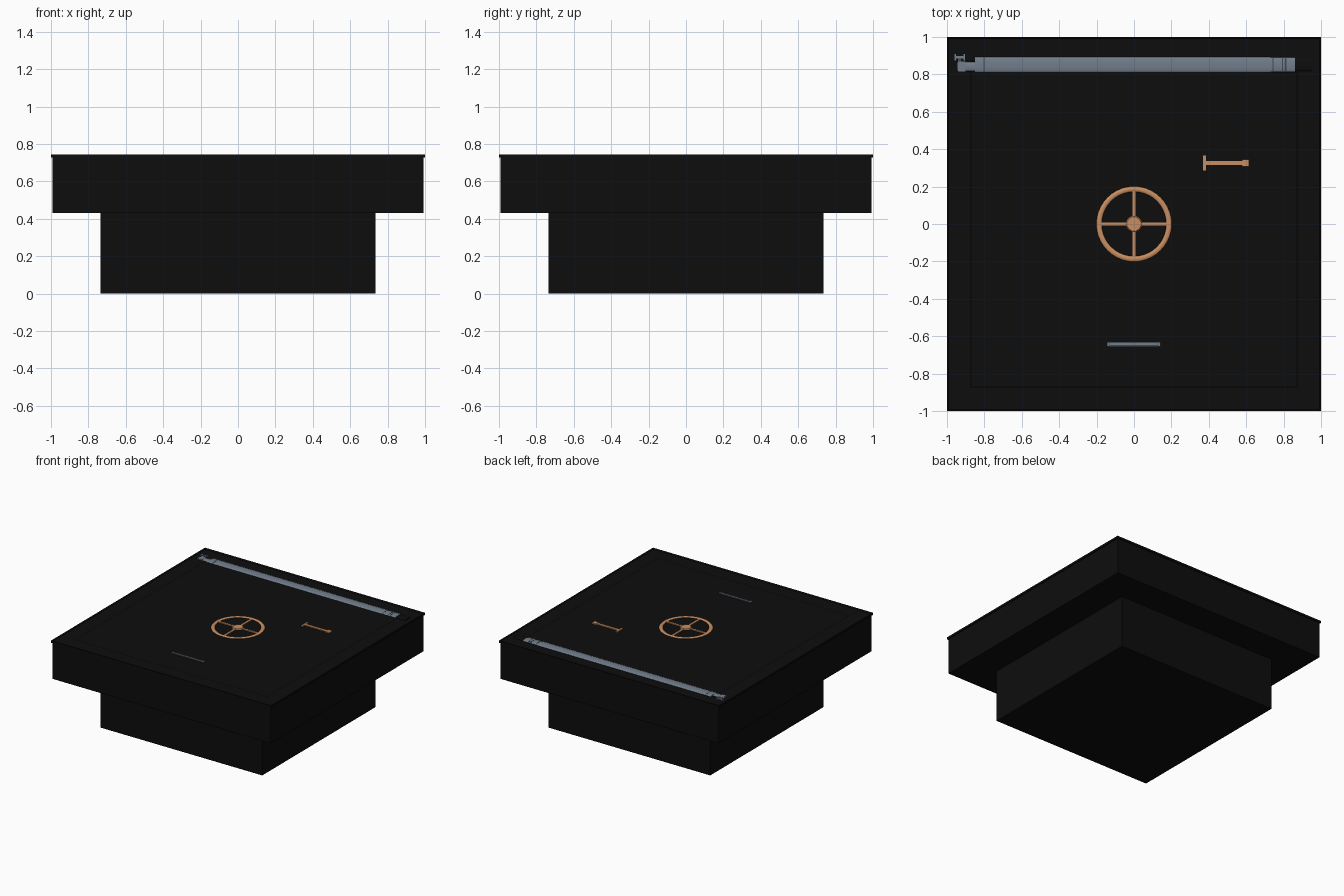
import bpy, bmesh, math
from mathutils import Matrix, Vector

cube = bpy.data.objects.get("Cube")
if cube:
    bpy.data.objects.remove(cube, do_unlink=True)


def material(name, rgb):
    m = bpy.data.materials.new(name)
    m.use_nodes = True
    m.diffuse_color = (*rgb, 1)
    bsdf = next(n for n in m.node_tree.nodes if n.type == 'BSDF_PRINCIPLED')
    bsdf.inputs["Base Color"].default_value = (*rgb, 1)
    return m


BLACK = material("black_metal", (0.004, 0.004, 0.004))
SEAM = material("seam_black", (0.0015, 0.0015, 0.0015))
COPPER = material("copper", (0.58, 0.27, 0.12))
STEEL = material("blue_steel", (0.17, 0.21, 0.26))
DARK_STEEL = material("dark_steel", (0.05, 0.065, 0.08))

DECK = 0.736   # upper face of the lid
TOP = 0.745    # highest point of the fittings


def finish(name, bm, *mats, smooth=False):
    mesh = bpy.data.meshes.new(name)
    bmesh.ops.recalc_face_normals(bm, faces=bm.faces[:])
    bm.to_mesh(mesh)
    bm.free()
    for m in mats:
        mesh.materials.append(m)
    ob = bpy.data.objects.new(name, mesh)
    bpy.context.collection.objects.link(ob)
    if smooth:
        bpy.ops.object.select_all(action='DESELECT')
        ob.select_set(True)
        bpy.context.view_layer.objects.active = ob
        bpy.ops.object.shade_smooth_by_angle(angle=math.radians(40))
    return ob


def add_box(bm, x0, x1, y0, y1, z0, z1):
    size = Vector((x1 - x0, y1 - y0, z1 - z0))
    mid = Vector((x0 + x1, y0 + y1, z0 + z1)) / 2
    bmesh.ops.create_cube(bm, size=1, matrix=Matrix.Translation(mid) @ Matrix.Diagonal((*size, 1)))


def box(name, mat, *bounds):
    bm = bmesh.new()
    add_box(bm, *bounds)
    return finish(name, bm, mat)


def low_rod(name, mat, x0, x1, y, r, top=TOP):
    """Flattened round bar along x, resting on the lid."""
    bm = bmesh.new()
    half = (top - DECK + 0.006) / 2
    place = (Matrix.Translation(((x0 + x1) / 2, y, top - half))
             @ Matrix.Diagonal((1, 1, half / r, 1)) @ Matrix.Rotation(math.pi / 2, 4, 'Y'))
    bmesh.ops.create_cone(bm, cap_ends=True, segments=24, radius1=r, radius2=r,
                          depth=x1 - x0, matrix=place)
    return finish(name, bm, mat, smooth=True)


# Stepped body
box("shaft", BLACK, -0.735, 0.735, -0.735, 0.735, 0, 0.43)
box("upper_body", BLACK, -0.992, 0.992, -0.992, 0.992, 0.43, 0.73)

# Lid: raised rim, sunken field, and a dark seam around the hatch door
bm = bmesh.new()
add_box(bm, -1, 1, -1, 1, 0.728, TOP)
bm.faces.ensure_lookup_table()
face = max(bm.faces, key=lambda f: f.calc_center_median().z)
bmesh.ops.inset_region(bm, faces=[face], thickness=0.01)
bmesh.ops.translate(bm, verts=face.verts[:], vec=(0, 0, DECK - TOP))
bmesh.ops.inset_region(bm, faces=[face], thickness=0.165)
seam = bmesh.ops.inset_region(bm, faces=[face], thickness=0.01)["faces"]
for f in seam:
    f.material_index = 1
finish("lid", bm, BLACK, SEAM)

# Hand wheel: rim, spokes and hub
bm = bmesh.new()
segments, ring = 40, 8
loops = []
for i in range(segments):
    a = math.tau * i / segments
    loop = []
    for j in range(ring):
        b = math.tau * j / ring
        r = 0.187 + 0.014 * math.cos(b)
        loop.append(bm.verts.new((r * math.cos(a), r * math.sin(a), 0.7395 + 0.0055 * math.sin(b))))
    loops.append(loop)
for i in range(segments):
    p, q = loops[i], loops[(i + 1) % segments]
    for j in range(ring):
        k = (j + 1) % ring
        bm.faces.new((p[j], q[j], q[k], p[k]))
finish("wheel_rim", bm, COPPER, smooth=True)

box("wheel_spoke_x", COPPER, -0.18, 0.18, -0.009, 0.009, DECK, 0.743)
box("wheel_spoke_y", COPPER, -0.009, 0.009, -0.18, 0.18, DECK, 0.7425)
bm = bmesh.new()
bmesh.ops.create_cone(bm, cap_ends=True, segments=20, radius1=0.044, radius2=0.038,
                      depth=TOP - DECK, matrix=Matrix.Translation((0, 0, (TOP + DECK) / 2)))
finish("wheel_hub", bm, COPPER)

# Latch lever
box("latch_shaft", COPPER, 0.375, 0.6, 0.315, 0.337, DECK, 0.743)
box("latch_crossbar", COPPER, 0.37, 0.385, 0.287, 0.366, DECK, 0.744)
box("latch_block", COPPER, 0.578, 0.615, 0.307, 0.345, DECK, TOP)

# Pull handle near the front
box("pull_base", DARK_STEEL, -0.145, 0.143, -0.656, -0.63, DECK, 0.741)
box("pull_grip", STEEL, -0.13, 0.128, -0.648, -0.637, DECK, 0.743)
for side, x in (("right", -0.145), ("left", 0.131)):
    box("pull_foot_" + side, STEEL, x, x + 0.012, -0.656, -0.63, DECK, TOP)

# Hinge cylinder along the back edge
Y = 0.852
low_rod("cylinder_tube", STEEL, -0.85, 0.73, Y, 0.04, 0.744)
low_rod("cylinder_neck", STEEL, 0.73, 0.81, Y, 0.038, 0.744)
low_rod("cylinder_tip", STEEL, 0.81, 0.86, Y, 0.038, 0.744)
low_rod("cylinder_plug", BLACK, 0.86, 0.95, Y, 0.034, 0.743)
for i, x in enumerate((-0.805, 0.74, 0.79, 0.808)):
    low_rod("cylinder_band_%d" % (i + 1), DARK_STEEL, x, x + 0.007, Y, 0.041)

# Valve on the cylinder's right end
low_rod("valve_stem", STEEL, -0.945, -0.85, 0.842, 0.024, 0.743)
box("valve_body", STEEL, -0.94, -0.9, 0.815, 0.87, DECK, 0.744)
box("valve_riser", DARK_STEEL, -0.94, -0.925, 0.87, 0.885, DECK, 0.743)
box("valve_lever", STEEL, -0.955, -0.908, 0.885, 0.897, DECK, 0.744)
for i, x in enumerate((-0.96, -0.912)):
    box("valve_lever_end_%d" % (i + 1), STEEL, x, x + 0.008, 0.875, 0.908, DECK, 0.744)
